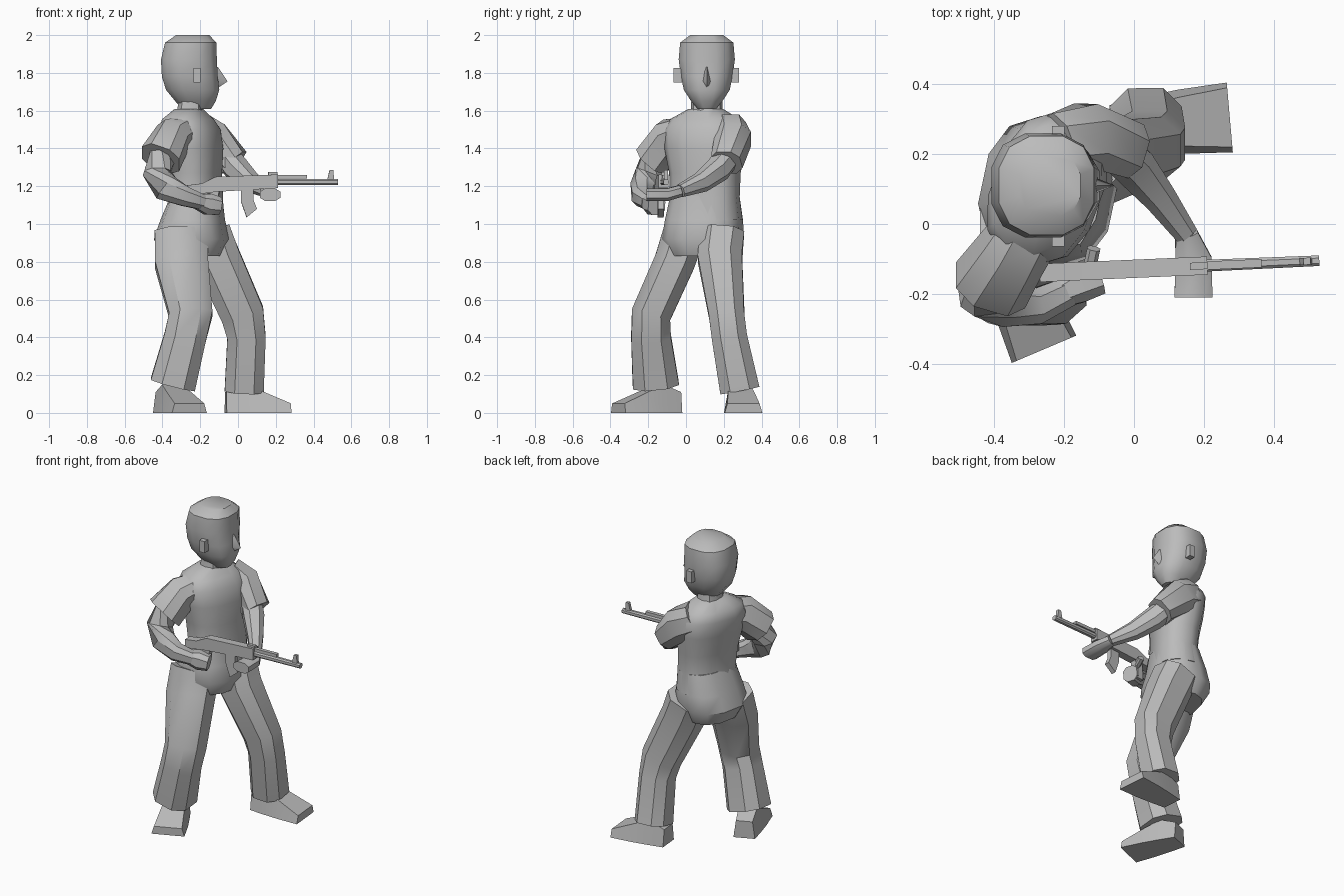
import bpy, bmesh
from math import sin, cos, pi, radians, copysign
from mathutils import Vector, Matrix

cube = bpy.data.objects.get("Cube")
if cube:
    bpy.data.objects.remove(cube)

grey = bpy.data.materials.new("plain_grey")
grey.use_nodes = True
grey.diffuse_color = (0.5, 0.5, 0.5, 1)
grey.node_tree.nodes["Principled BSDF"].inputs["Base Color"].default_value = (0.5, 0.5, 0.5, 1)


def loft(name, rings, angle=40):
    """Skin a list of equal point rings and cap both ends."""
    bm = bmesh.new()
    rows = [[bm.verts.new(p) for p in ring] for ring in rings]
    n = len(rows[0])
    for low, high in zip(rows, rows[1:]):
        for i in range(n):
            j = (i + 1) % n
            bm.faces.new((low[i], low[j], high[j], high[i]))
    bm.faces.new(rows[0][::-1])
    bm.faces.new(rows[-1])
    bmesh.ops.recalc_face_normals(bm, faces=bm.faces)
    mesh = bpy.data.meshes.new(name)
    bm.to_mesh(mesh)
    bm.free()
    mesh.materials.append(grey)
    obj = bpy.data.objects.new(name, mesh)
    bpy.context.collection.objects.link(obj)
    bpy.ops.object.select_all(action='DESELECT')
    obj.select_set(True)
    bpy.context.view_layer.objects.active = obj
    bpy.ops.object.shade_smooth_by_angle(angle=radians(angle))
    return obj


def oval(center, u, v, sides=10, power=0.8):
    """Rounded ring spanned by the half axes u and v."""
    points = []
    for i in range(sides):
        t = 2 * pi * (i + 0.5) / sides
        a, b = (copysign(abs(k) ** power, k) for k in (cos(t), sin(t)))
        points.append(Vector(center) + u * a + v * b)
    return points


def body(name, sections, yaw=0, sides=12):
    """Stack of level ovals: x, y, z, half depth, half width."""
    turn = Matrix.Rotation(radians(yaw), 3, 'Z')
    return loft(name, [oval(s[:3], turn @ Vector((s[3], 0, 0)),
                            turn @ Vector((0, s[4], 0)), sides) for s in sections])


def limb(name, sections, hint=(1, 0, 0), sides=8):
    """Tube along a path: x, y, z and two half widths, the first along hint."""
    path = [Vector(s[:3]) for s in sections]
    rings = []
    for i, s in enumerate(sections):
        before, after = path[max(i - 1, 0)], path[min(i + 1, len(path) - 1)]
        t = (after - before).normalized()
        u = Vector(hint)
        u = (u - t * u.dot(t)).normalized()
        rings.append(oval(path[i], u * s[3], t.cross(u) * s[4], sides))
    return loft(name, rings)


def plate(name, profile, y, half, place=Matrix()):
    """Side profile in x and z, thickened along y."""
    return loft(name, [[place @ Vector((x, y + d, z)) for x, z in profile]
                       for d in (-half, half)], 30)


def box(name, x0, x1, z0, z1, y, half, place=Matrix()):
    return plate(name, [(x0, z0), (x1, z0), (x1, z1), (x0, z1)], y, half, place)


# Head, nose, ears and neck
body("head", [(-.22, .11, 1.61, .08, .05), (-.225, .11, 1.65, .11, .085),
              (-.24, .11, 1.71, .145, .125), (-.255, .11, 1.78, .152, .14),
              (-.26, .11, 1.87, .152, .153), (-.25, .11, 1.96, .14, .145),
              (-.24, .11, 2.0, .09, .09)])
loft("nose", [[(-.13, .095, 1.83), (-.105, .11, 1.83), (-.13, .125, 1.83)],
              [(-.13, .08, 1.755), (-.055, .11, 1.755), (-.13, .14, 1.755)],
              [(-.13, .09, 1.725), (-.1, .11, 1.725), (-.13, .13, 1.725)]])
for side, y in (("left", .255), ("right", -.04)):
    box(side + "_ear", -.235, -.198, 1.75, 1.825, y, .025)
body("neck", [(-.255, .11, 1.54, .085, .1), (-.255, .11, 1.6, .068, .085),
              (-.25, .11, 1.68, .068, .08)], sides=10)

# Shirt and seat of the trousers, turned a little to the right
body("shirt", [(-.23, .1, 1.02, .145, .2), (-.22, .1, 1.14, .13, .185),
               (-.23, .1, 1.27, .135, .19), (-.24, .1, 1.4, .15, .215),
               (-.255, .1, 1.5, .15, .22), (-.265, .1, 1.555, .125, .185),
               (-.26, .105, 1.61, .07, .09)], -20)
body("trouser_seat", [(-.24, .09, .83, .15, .17), (-.245, .09, .92, .195, .215),
                      (-.24, .095, 1.02, .165, .205), (-.22, .1, 1.15, .13, .183)], -12)

# Trouser legs
limb("right_trouser_leg", [(-.3, -.01, .95, .15, .12), (-.3, -.06, .8, .15, .115),
                           (-.25, -.185, .52, .122, .112), (-.28, -.185, .4, .118, .112),
                           (-.345, -.16, .15, .128, .13)])
limb("left_trouser_leg", [(-.16, .19, .95, .13, .125), (-.11, .18, .82, .13, .125),
                          (.025, .215, .52, .122, .1), (.045, .23, .4, .108, .1),
                          (.033, .285, .12, .11, .112)])


# Shoes: four-cornered sections from heel to toe
def shoe(name, heel, yaw):
    turn = Matrix.Translation(Vector(heel)) @ Matrix.Rotation(radians(yaw), 4, 'Z')
    rings = []
    for s, wide, top, height in ((0, .065, .05, .11), (.1, .08, .055, .15),
                                 (.2, .092, .07, .11), (.34, .1, .085, .05)):
        rings.append([turn @ Vector(p) for p in ((s, -wide, 0), (s, wide, 0),
                                                 (s, top, height), (s, -top, height))])
    loft(name, rings, 35)


shoe("left_shoe", (-.065, .275, 0), 5)
shoe("right_shoe", (-.39, -.045, 0), -67)

# Right arm, bent back with the hand on the grip
limb("right_sleeve", [(-.28, .0, 1.47, .09, .1), (-.345, -.08, 1.455, .1, .11),
                      (-.41, -.175, 1.345, .115, .105)])
limb("right_forearm", [(-.39, -.15, 1.38, .075, .07), (-.43, -.195, 1.27, .075, .075),
                       (-.38, -.225, 1.19, .075, .07), (-.28, -.235, 1.145, .055, .055),
                       (-.19, -.195, 1.115, .042, .045)], (0, 0, 1))
limb("right_hand", [(-.22, -.205, 1.12, .04, .04), (-.16, -.175, 1.105, .06, .055),
                    (-.1, -.155, 1.095, .05, .05)], (0, 0, 1))
limb("right_thumb", [(-.13, -.14, 1.14, .02, .02), (-.115, -.07, 1.17, .018, .02)], (0, 0, 1))

# Left arm, reaching across to hold the front
limb("left_sleeve", [(-.22, .22, 1.5, .1, .1), (-.14, .25, 1.45, .11, .1),
                     (-.02, .215, 1.325, .085, .085)], (0, 0, 1))
limb("left_forearm", [(-.07, .23, 1.37, .065, .065), (-.005, .17, 1.29, .068, .065),
                      (.07, .08, 1.22, .055, .05), (.15, -.03, 1.175, .035, .035)], (0, 0, 1))
limb("left_hand", [(.15, -.03, 1.175, .033, .035), (.17, -.1, 1.155, .035, .055),
                   (.17, -.21, 1.155, .035, .058)], (0, 0, 1))

# Rifle, swung slightly off the x axis
aim = Matrix.Translation((0, -.128, 0)) @ Matrix.Rotation(radians(2.5), 4, 'Z')
plate("rifle_body", [(-.27, 1.15), (-.12, 1.17), (.21, 1.19), (.21, 1.262),
                     (-.12, 1.25), (-.19, 1.215), (-.27, 1.205)], 0, .026, aim)
plate("magazine", [(.015, 1.19), (.015, 1.12), (.045, 1.035), (.1, 1.08),
                   (.08, 1.13), (.08, 1.19)], -.008, .016, aim)
plate("grip", [(-.16, 1.18), (-.17, 1.06), (-.12, 1.06), (-.1, 1.18)], 0, .018, aim)
box("gas_tube", .2, .365, 1.24, 1.26, 0, .012, aim)
box("rear_sight", .16, .21, 1.255, 1.275, 0, .01, aim)
barrel = limb("barrel", [(.19, 0, 1.222, .018, .018), (.53, 0, 1.222, .016, .016)], (0, 0, 1))
barrel.data.transform(aim)
plate("front_sight", [(.47, 1.22), (.51, 1.22), (.505, 1.285), (.485, 1.285)], 0, .01, aim)
